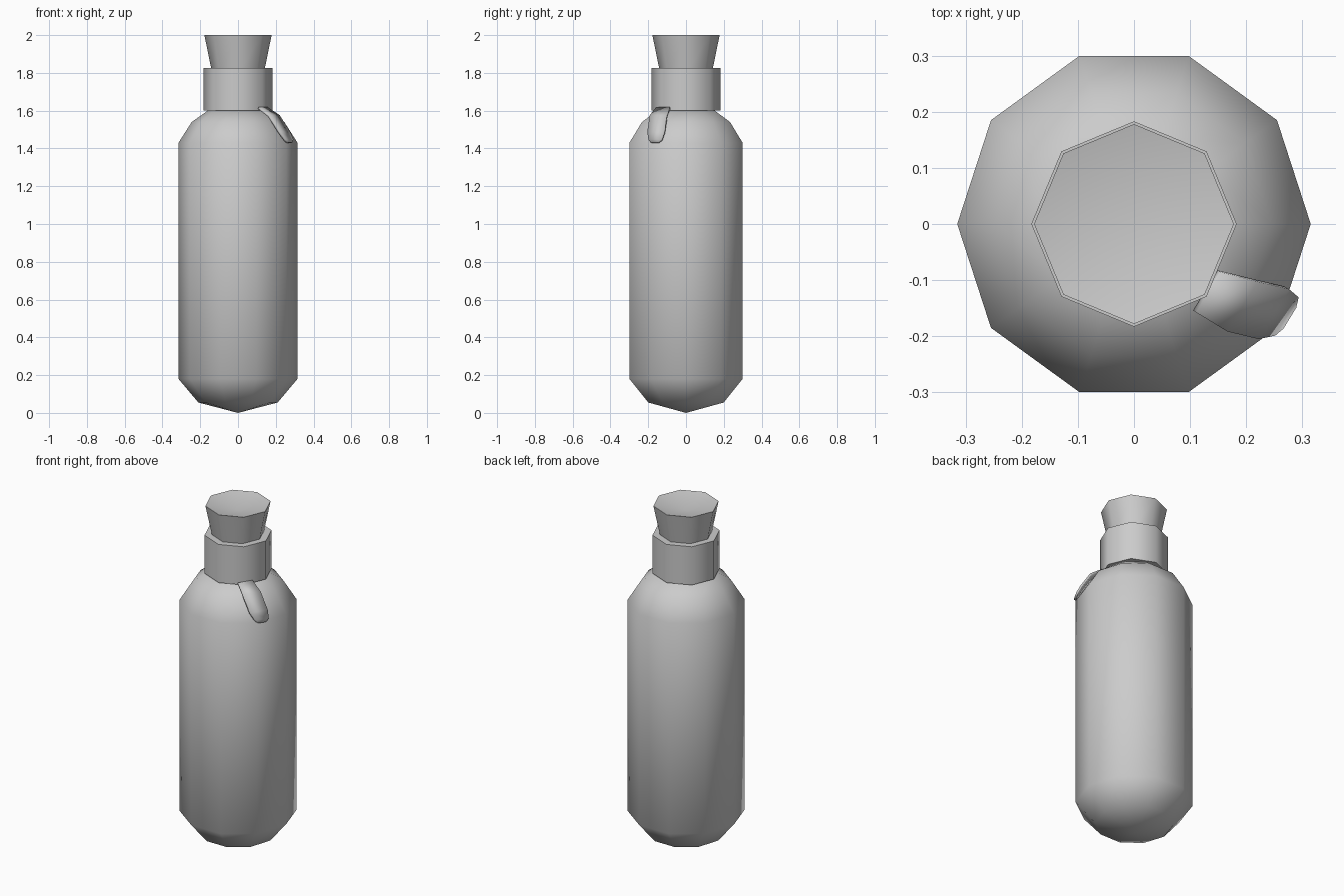
import bpy, bmesh, math
from mathutils import Vector

if "Cube" in bpy.data.objects:
    bpy.data.objects.remove(bpy.data.objects["Cube"])


def finish(name, bm, angle=40):
    bmesh.ops.recalc_face_normals(bm, faces=bm.faces)
    me = bpy.data.meshes.new(name)
    bm.to_mesh(me)
    bm.free()
    ob = bpy.data.objects.new(name, me)
    bpy.context.collection.objects.link(ob)
    bpy.ops.object.select_all(action='DESELECT')
    bpy.context.view_layer.objects.active = ob
    ob.select_set(True)
    bpy.ops.object.shade_smooth_by_angle(angle=math.radians(angle))
    return ob


def lathe(name, profile, sides, angle=40):
    """Spin (radius, z) points; radius 0 becomes a pole."""
    bm = bmesh.new()
    rings = []
    for r, z in profile:
        if r == 0:
            rings.append([bm.verts.new((0, 0, z))] * sides)
        else:
            rings.append([bm.verts.new((r * math.cos(2 * math.pi * i / sides),
                                        r * math.sin(2 * math.pi * i / sides), z))
                          for i in range(sides)])
    for a, b in zip(rings, rings[1:]):
        for i in range(sides):
            j = (i + 1) % sides
            bm.faces.new(list(dict.fromkeys((a[i], a[j], b[j], b[i]))))
    return finish(name, bm, angle)


# Ten-sided bottle with rounded shoulder and slightly pointed base
lathe("bottle_body", [(0, 0), (0.21, 0.055), (0.315, 0.18), (0.315, 1.43),
                      (0.245, 1.54), (0.16, 1.6), (0, 1.6)], 10, 50)

# Cloth band around the neck
lathe("neck_band", [(0, 1.6), (0.183, 1.6), (0.183, 1.827), (0, 1.827)], 8, 50)

# Tapered stopper with a shallow dished top
lathe("stopper", [(0, 1.8), (0.137, 1.8), (0.178, 2.0), (0, 1.96)], 8, 50)

# Loose end of the band lying over the shoulder: centre point and half width
path = [((0.13, -0.12, 1.615), 0.042), ((0.19, -0.145, 1.572), 0.052),
        ((0.245, -0.158, 1.485), 0.052), ((0.268, -0.162, 1.445), 0.04),
        ((0.273, -0.165, 1.43), 0.022)]
across = Vector((0.52, 0.85, 0)).normalized()
bm = bmesh.new()
rows = []
for c, w in path:
    rows.append([bm.verts.new(Vector(c) + across * w * s) for s in (-1, 1)])
for a, b in zip(rows, rows[1:]):
    bm.faces.new((a[0], a[1], b[1], b[0]))
tail = finish("band_tail", bm, 50)
solid = tail.modifiers.new("thickness", 'SOLIDIFY')
solid.thickness = 0.012
solid.offset = 0
